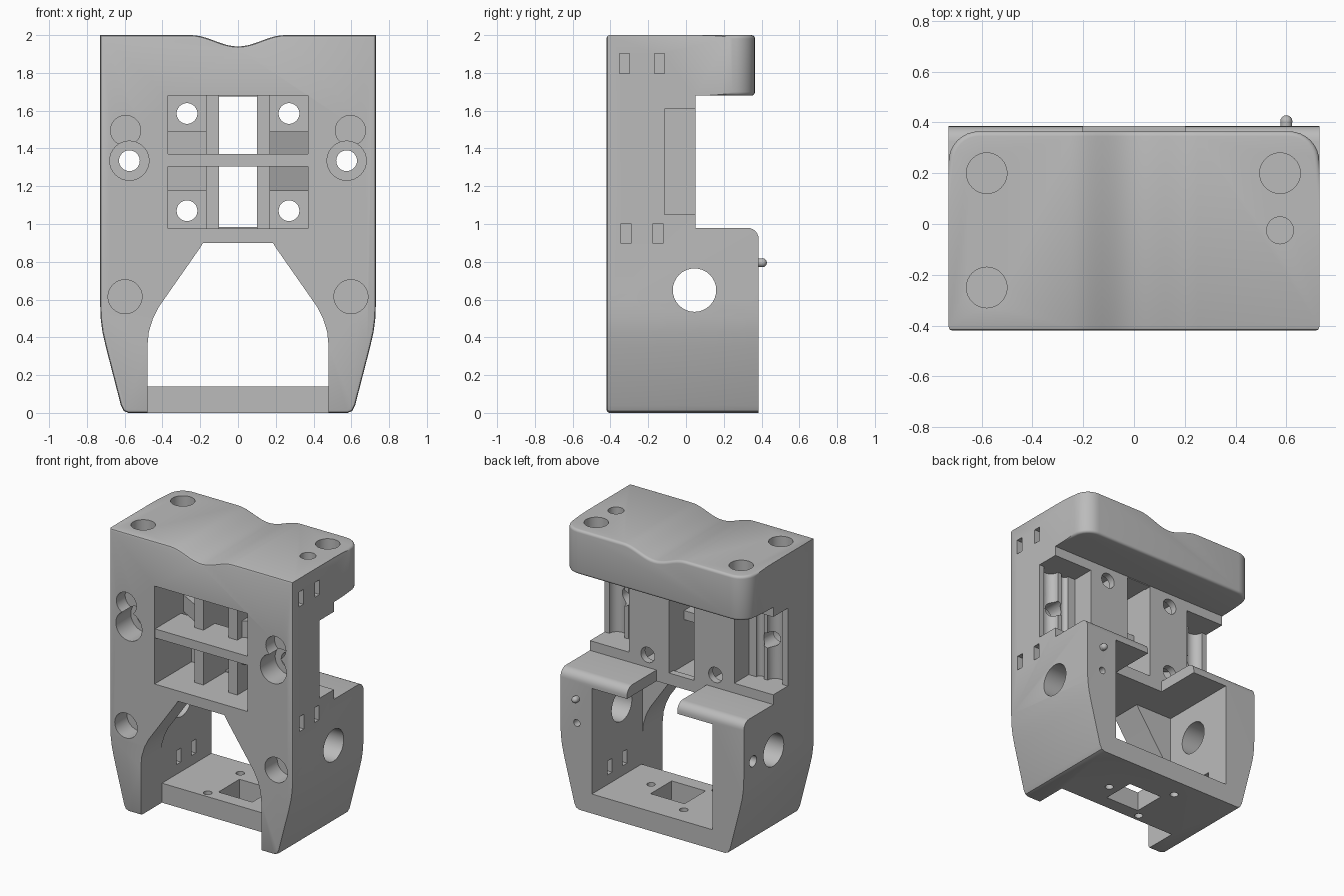
import bpy, bmesh, math
from mathutils import Vector

if "Cube" in bpy.data.objects:
    bpy.data.objects.remove(bpy.data.objects["Cube"])

GREY = (0.5, 0.5, 0.5, 1)
mat = bpy.data.materials.new("plain grey")
mat.use_nodes = True
mat.diffuse_color = GREY
mat.node_tree.nodes["Principled BSDF"].inputs["Base Color"].default_value = GREY


def finish(name, bm):
    bmesh.ops.recalc_face_normals(bm, faces=bm.faces)
    me = bpy.data.meshes.new(name)
    bm.to_mesh(me)
    bm.free()
    me.materials.append(mat)
    ob = bpy.data.objects.new(name, me)
    bpy.context.collection.objects.link(ob)
    return ob


def prism(name, pts, lo, hi, axis="y"):
    """Extrude a profile along y (points x,z) or along z (points x,y)."""
    bm = bmesh.new()
    place = (lambda p, t: (p[0], t, p[1])) if axis == "y" else (lambda p, t: (p[0], p[1], t))
    face = bm.faces.new([bm.verts.new(place(p, lo)) for p in pts])
    ext = bmesh.ops.extrude_face_region(bm, geom=[face])
    shift = (0, hi - lo, 0) if axis == "y" else (0, 0, hi - lo)
    bmesh.ops.translate(bm, vec=shift, verts=[g for g in ext["geom"] if isinstance(g, bmesh.types.BMVert)])
    return finish(name, bm)


def box(name, x0, x1, y0, y1, z0, z1):
    return prism(name, [(x0, z0), (x1, z0), (x1, z1), (x0, z1)], y0, y1)


def cylinder(name, start, end, r):
    a, b = Vector(start), Vector(end)
    bm = bmesh.new()
    bmesh.ops.create_cone(bm, cap_ends=True, segments=32, radius1=r, radius2=r, depth=(b - a).length)
    rot = Vector((0, 0, 1)).rotation_difference(b - a).to_matrix()
    bmesh.ops.rotate(bm, cent=(0, 0, 0), matrix=rot, verts=bm.verts)
    bmesh.ops.translate(bm, vec=(a + b) / 2, verts=bm.verts)
    return finish(name, bm)


def cut(cutter):
    cutter.hide_render = True
    mod = body.modifiers.new("cut", "BOOLEAN")
    mod.operation, mod.solver, mod.object = "DIFFERENCE", "EXACT", cutter
    bpy.context.view_layer.objects.active = body
    bpy.ops.object.modifier_apply(modifier=mod.name)
    bpy.data.objects.remove(cutter)


def bevel(rule, width, segments):
    bm = bmesh.new()
    bm.from_mesh(body.data)
    edges = [e for e in bm.edges if len(e.link_faces) == 2 and e.calc_face_angle() > 0.8
             and rule(*[v.co for v in e.verts])]
    bmesh.ops.bevel(bm, geom=edges, offset=width, offset_type="OFFSET", segments=segments,
                    profile=0.5, affect="EDGES", clamp_overlap=True)
    bm.to_mesh(body.data)
    bm.free()


def near(a, b):
    return abs(a - b) < 0.002


# Body: mirrored silhouette with a scooped top, extruded front to back
W = 0.73
side = [(0.58, 0), (0.605, 0.01), (0.62, 0.04), (0.7, 0.35), (0.718, 0.43), (0.727, 0.5), (W, 0.58), (W, 2)]
scoop = [(x / 40, 2 - 0.03 * (1 + math.cos(math.pi * x / 10))) for x in range(10, -11, -1)]
outline = side + scoop + [(-x, z) for x, z in reversed(side)]
body = prism("body", outline, -0.42, 0.385)
bevel(lambda a, b: near(a.y, -0.42) and near(b.y, -0.42), 0.015, 2)

# Stepped back with rounded overhang and shelf
cut(box("mid_cutter", -1, 1, 0.05, 1, 0.98, 1.68))
cut(box("top_cutter", -1, 1, 0.365, 1, 1.6, 2.2))
bevel(lambda a, b: near(a.y, 0.365) and near(b.y, 0.365) and near(abs(a.x), W)
      and near(a.x, b.x) and min(a.z, b.z) > 1.6, 0.12, 8)
bevel(lambda a, b: min(a.y, b.y) > 0.235 and min(a.z, b.z) > 1.6 and abs(a.z - b.z) < 0.02, 0.03, 4)
bevel(lambda a, b: all(near(v.z, 0.98) and near(v.y, 0.385) for v in (a, b)), 0.06, 6)

# Front arch, rear chamber and the gap in the shelf
arch = [(0.48, -0.1), (0.48, 0.35), (0.472, 0.43), (0.45, 0.5), (0.42, 0.56), (0.2, 0.875), (0.185, 0.9)]
cut(prism("arch_cutter", arch + [(-x, z) for x, z in reversed(arch)], -0.6, -0.18))
cut(box("chamber_cutter", -0.48, 0.48, -0.19, 0.6, 0.14, 0.9))
cut(box("gap_cutter", -0.2, 0.2, 0.05, 0.6, 0.8, 1.1))

# Front window and central slot
cut(box("window_cutter", -0.37, 0.37, -0.6, 0, 0.975, 1.68))
cut(box("slot_cutter", -0.1, 0.1, -0.1, 0.2, 0.985, 1.675))

# Holes and pockets found on both sides
for s in (-1, 1):
    xs = sorted((s * 0.42, s))
    cut(box("pocket_cutter", *xs, -0.115, 0.3, 1.05, 1.61))
    for gx, gr in ((0.63, 0.06), (0.51, 0.03)):
        cut(cylinder("groove_cutter", (s * gx, -0.115, 1.05), (s * gx, -0.115, 1.61), gr))
    for z in (1.07, 1.585):
        cut(cylinder("screw_cutter", (s * 0.27, -0.1, z), (s * 0.27, 0.2, z), 0.055))
    cut(cylinder("bolt_cutter", (s * 0.575, -0.6, 1.335), (s * 0.575, 0, 1.335), 0.055))
    cut(cylinder("counterbore_cutter", (s * 0.575, -0.6, 1.335), (s * 0.575, -0.25, 1.335), 0.104))
    cut(cylinder("recess_cutter", (s * 0.595, -0.6, 1.495), (s * 0.595, -0.32, 1.495), 0.08))
    cut(cylinder("leg_recess_cutter", (s * 0.598, -0.6, 0.615), (s * 0.598, -0.28, 0.615), 0.09))
    cut(cylinder("side_hole_cutter", (s * 0.4, 0.045, 0.65), (s, 0.045, 0.65), 0.115))
    for y in (0.01, 0.18):
        xs = sorted((s * 0.4, s * 0.54))
        cut(box("inner_slot_cutter", *xs, y - 0.025, y + 0.025, 0.21, 0.31))

# Small tie slots on one side, and a small hole on the other
for y, z in ((-0.325, 1.85), (-0.14, 1.85), (-0.318, 0.95), (-0.148, 0.95)):
    cut(box("tie_slot_cutter", 0.66, 1, y - 0.026, y + 0.026, z - 0.053, z + 0.053))
cut(cylinder("small_side_cutter", (-1, 0.28, 0.66), (-0.6, 0.28, 0.66), 0.04))
cut(cylinder("back_hole_cutter", (0.6, 0.3, 0.62), (0.6, 0.6, 0.62), 0.025))

# Blind holes in the top
for x, y, r in ((-0.58, 0.2, 0.08), (-0.58, -0.25, 0.08), (0.575, 0.2, 0.08), (0.575, -0.025, 0.053)):
    cut(cylinder("top_hole_cutter", (x, y, 1.9), (x, y, 2.2), r))

# Floor opening and screw holes
cut(box("floor_cutter", -0.1, 0.17, -0.08, 0.16, -0.1, 0.3))
for x, y in ((-0.15, 0.24), (-0.15, -0.13), (0.25, 0.04)):
    cut(cylinder("floor_screw_cutter", (x, y, -0.1), (x, y, 0.3), 0.028))

# Window crossbar, ribs and slanted blocks
parts = [body, box("window_crossbar", -0.37, 0.37, -0.415, -0.12, 1.305, 1.37)]
for s in (-1, 1):
    xs = sorted((s * 0.1, s * 0.17))
    parts.append(box("window_rib", *xs, -0.25, 0.005, 0.975, 1.68))
    for z0, z1 in ((1.175, 1.305), (1.37, 1.49)):
        wedge = [(s * 0.17, -0.2), (s * 0.37, -0.09), (s * 0.37, 0.005), (s * 0.17, 0.005)]
        parts.append(prism("slanted_block", wedge, z0, z1, "z"))

# Rounded pin on the back
parts.append(cylinder("pin_stem", (0.6, 0.35, 0.795), (0.6, 0.405, 0.795), 0.023))
bm = bmesh.new()
bmesh.ops.create_uvsphere(bm, u_segments=16, v_segments=10, radius=0.024)
bmesh.ops.translate(bm, vec=(0.6, 0.404, 0.795), verts=bm.verts)
parts.append(finish("pin_tip", bm))

# Smooth curved surfaces, keep hard edges
for ob in parts:
    bpy.ops.object.select_all(action="DESELECT")
    ob.select_set(True)
    bpy.context.view_layer.objects.active = ob
    bpy.ops.object.shade_smooth_by_angle(angle=math.radians(30))
